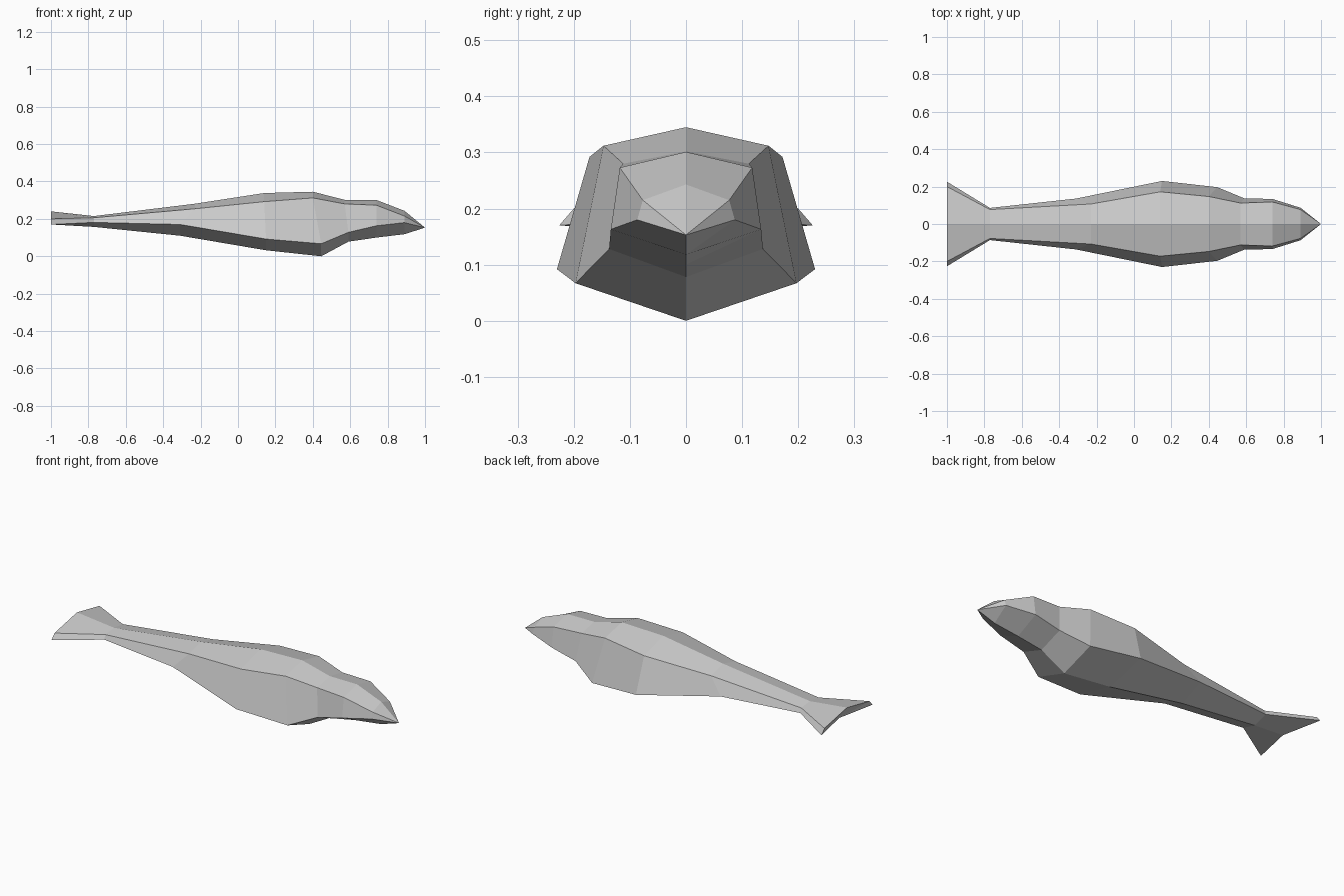
import bpy
import bmesh

default_cube = bpy.data.objects.get("Cube")
if default_cube:
    bpy.data.objects.remove(default_cube, do_unlink=True)


def make_material(name, colour):
    material = bpy.data.materials.new(name)
    material.use_nodes = True
    material.diffuse_color = colour
    material.node_tree.nodes["Principled BSDF"].inputs["Base Color"].default_value = colour
    return material


grey = make_material("plain grey", (0.6, 0.6, 0.6, 1))

# Half cross-sections from tail to head. Each holds the upper and lower stations
# along x, the ridge height, shoulder (y, z), flank (y, z) and keel height.
SECTIONS = [
    (-.77, -.77, .215, (.077, .206), (.086, .181), .157),
    (-.23, -.31, .281, (.107, .254), (.136, .170), .110),
    (.14, .15, .338, (.172, .292), (.230, .092), .032),
    (.40, .445, .345, (.147, .312), (.197, .067), .0),
    (.57, .59, .302, (.112, .280), (.137, .128), .078),
    (.74, .74, .301, (.118, .273), (.134, .163), .10),
    (.89, .89, .243, (.077, .215), (.087, .180), .118),
]
NOSE = (1, 0, .153)


def section_points(section):
    upper_x, lower_x, ridge, shoulder, flank, keel = section
    return [(upper_x, 0, ridge), (upper_x, *shoulder),
            (lower_x, *flank), (lower_x, 0, keel)]


# Tail fin edge, with a shallow notch at the keel
fin_edge = [(-1, 0, .24), (-1, .2, .2), (-1, .226, .17), (-.95, 0, .168)]


def build_body():
    bm = bmesh.new()
    rings = [fin_edge] + [section_points(section) for section in SECTIONS]
    rings = [[bm.verts.new(point) for point in ring] for ring in rings]

    # Skin between neighbouring sections
    for back, front in zip(rings, rings[1:]):
        for i in range(len(back) - 1):
            bm.faces.new((back[i], back[i + 1], front[i + 1], front[i]))

    # Pointed snout
    tip = bm.verts.new(NOSE)
    last = rings[-1]
    for a, b in zip(last, last[1:]):
        bm.faces.new((a, b, tip))

    # Closed rear of the fin
    ridge, shoulder, flank, keel = rings[0]
    bm.faces.new((ridge, keel, shoulder))
    bm.faces.new((shoulder, keel, flank))

    # Mirror across the long axis and weld the centre line
    bmesh.ops.mirror(bm, geom=bm.verts[:] + bm.edges[:] + bm.faces[:],
                     axis="Y", merge_dist=0.0001)
    bmesh.ops.remove_doubles(bm, verts=bm.verts[:], dist=0.0001)
    bmesh.ops.recalc_face_normals(bm, faces=bm.faces[:])

    mesh = bpy.data.meshes.new("body_with_tail")
    bm.to_mesh(mesh)
    bm.free()
    mesh.materials.append(grey)
    body = bpy.data.objects.new("body_with_tail", mesh)
    bpy.context.collection.objects.link(body)
    return body


build_body()
